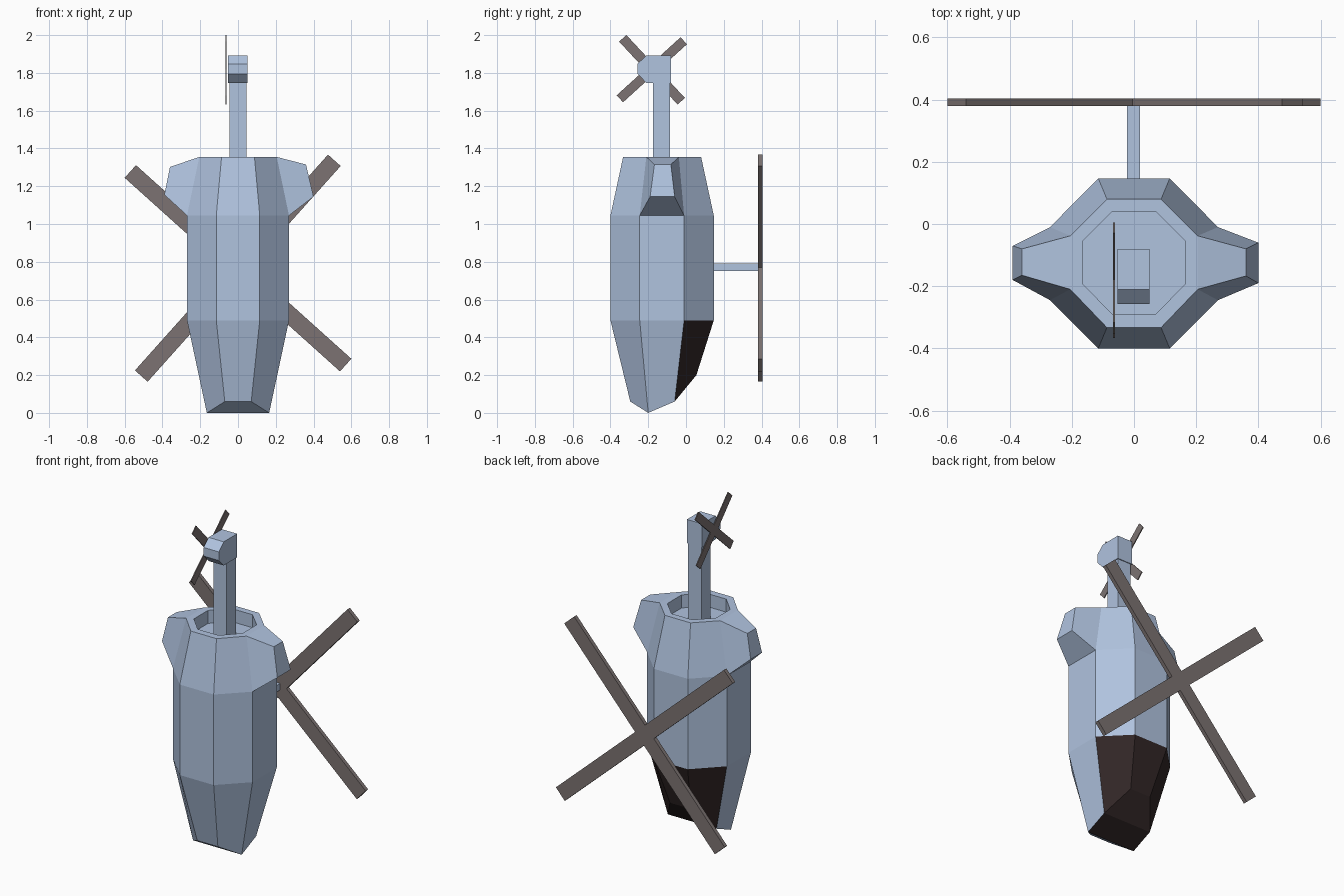
import bpy, bmesh, math
from mathutils import Matrix, Vector

cube = bpy.data.objects.get("Cube")
if cube:
    bpy.data.objects.remove(cube, do_unlink=True)


def material(name, rgb):
    m = bpy.data.materials.new(name)
    m.use_nodes = True
    m.diffuse_color = (*rgb, 1)
    m.node_tree.nodes["Principled BSDF"].inputs["Base Color"].default_value = (*rgb, 1)
    return m


HULL = material("pale blue hull", (0.434, 0.546, 0.738))
GLASS = material("dark brown glass", (0.032, 0.02, 0.02))
BLADE = material("grey brown blade", (0.202, 0.171, 0.168))


def finish(name, bm, *mats):
    bmesh.ops.recalc_face_normals(bm, faces=bm.faces[:])
    mesh = bpy.data.meshes.new(name)
    bm.to_mesh(mesh)
    bm.free()
    for m in mats:
        mesh.materials.append(m)
    ob = bpy.data.objects.new(name, mesh)
    bpy.context.collection.objects.link(ob)
    return ob


def box(name, lo, hi, mat):
    lo, hi = Vector(lo), Vector(hi)
    bm = bmesh.new()
    bmesh.ops.create_cube(bm, size=1, matrix=Matrix.Translation((lo + hi) / 2)
                          @ Matrix.Diagonal((*(hi - lo), 1)))
    return finish(name, bm, mat)


def prism(name, profile, x0, x1, mat):
    """Extrude a (y, z) outline along x."""
    bm = bmesh.new()
    face = bm.faces.new([bm.verts.new((x0, y, z)) for y, z in profile])
    ext = bmesh.ops.extrude_face_region(bm, geom=[face])["geom"]
    bmesh.ops.translate(bm, vec=(x1 - x0, 0, 0),
                        verts=[v for v in ext if isinstance(v, bmesh.types.BMVert)])
    return finish(name, bm, mat)


def octagon(a, s, front, side_front, side_back, back, z):
    """Eight-sided ring; z is one height or four (front, side front, side back, back)."""
    zf, zsf, zsb, zb = z if isinstance(z, tuple) else (z,) * 4
    half = [(a, front, zf), (s, side_front, zsf), (s, side_back, zsb), (a, back, zb)]
    return half + [(-x, y, h) for x, y, h in reversed(half)]


# Fuselage: stacked octagon rings, glazed nose, hollow top
rings = [
    octagon(0.07, 0.165, -0.295, -0.20, -0.06, 0.055, (0.06, 0.0, 0.06, 0.20)),
    octagon(0.115, 0.27, -0.40, -0.245, -0.01, 0.147, 0.49),
    octagon(0.115, 0.27, -0.40, -0.245, -0.01, 0.147, 1.045),
    octagon(0.087, 0.205, -0.333, -0.21, -0.038, 0.08, 1.355),
    octagon(0.07, 0.165, -0.29, -0.192, -0.055, 0.04, 1.355),
    octagon(0.07, 0.165, -0.29, -0.192, -0.055, 0.04, 1.275),
]
bm = bmesh.new()
loops = [[bm.verts.new(p) for p in r] for r in rings]
for level, (lo, up) in enumerate(zip(loops, loops[1:])):
    for k in range(8):
        n = (k + 1) % 8
        if level == 2 and k in (1, 5):
            continue  # engine pods close these openings
        f = bm.faces.new((lo[k], lo[n], up[n], up[k]))
        f.material_index = 1 if level == 0 and k in (2, 3, 4) else 0
bm.faces.new(loops[-1])

# Nose cap: hull-coloured front strip, glazed rear strips
b = loops[0]
for i, j, mat in ((0, 7, 0), (1, 6, 1), (2, 5, 1)):
    bm.faces.new((b[i], b[i + 1], b[j - 1], b[j])).material_index = mat

# Engine pods: tapered bulges on both sides
pods = {
    1: [(0.40, -0.19, 1.145), (0.40, -0.06, 1.145), (0.36, -0.08, 1.315), (0.36, -0.167, 1.315)],
    5: [(-0.39, -0.07, 1.155), (-0.39, -0.18, 1.155), (-0.36, -0.165, 1.302), (-0.36, -0.08, 1.302)],
}
for k, pts in pods.items():
    root = [loops[2][k], loops[2][k + 1], loops[3][k + 1], loops[3][k]]
    tip = [bm.verts.new(p) for p in pts]
    for i in range(4):
        n = (i + 1) % 4
        bm.faces.new((root[i], root[n], tip[n], tip[i]))
    bm.faces.new(tip)
finish("fuselage", bm, HULL, GLASS)

# Tail boom and its chamfered end block
box("tail_boom", (-0.045, -0.175, 1.27), (0.045, -0.085, 1.78), HULL)
prism("tail_block", [(-0.08, 1.747), (-0.08, 1.892), (-0.21, 1.892), (-0.257, 1.848),
                     (-0.257, 1.795), (-0.21, 1.747)], -0.053, 0.05, HULL)

# Rotor mast
box("rotor_mast", (-0.022, 0.12, 0.75), (0.02, 0.385, 0.79), HULL)


def blade(name, p, q, width, thick, axis):
    """Flat bar from p to q, with its thin side along the given axis."""
    p, q, axis = Vector(p), Vector(q), Vector(axis)
    d = (q - p).normalized()
    rot = Matrix((d, axis.cross(d), axis)).transposed().to_4x4()
    bm = bmesh.new()
    bmesh.ops.create_cube(bm, size=1, matrix=Matrix.Translation((p + q) / 2) @ rot
                          @ Matrix.Diagonal(((q - p).length, width, thick, 1)))
    return finish(name, bm, BLADE)


# Main rotor and tail rotor, two crossed bars each
blade("main_blade_a", (-0.57, 0.392, 1.278), (0.57, 0.392, 0.253), 0.09, 0.024, (0, 1, 0))
blade("main_blade_b", (0.51, 0.392, 1.337), (-0.512, 0.392, 0.195), 0.09, 0.024, (0, 1, 0))
blade("tail_blade_a", (-0.064, -0.335, 1.983), (-0.064, -0.025, 1.65), 0.052, 0.006, (1, 0, 0))
blade("tail_blade_b", (-0.064, -0.012, 1.97), (-0.064, -0.35, 1.663), 0.05, 0.006, (1, 0, 0))
